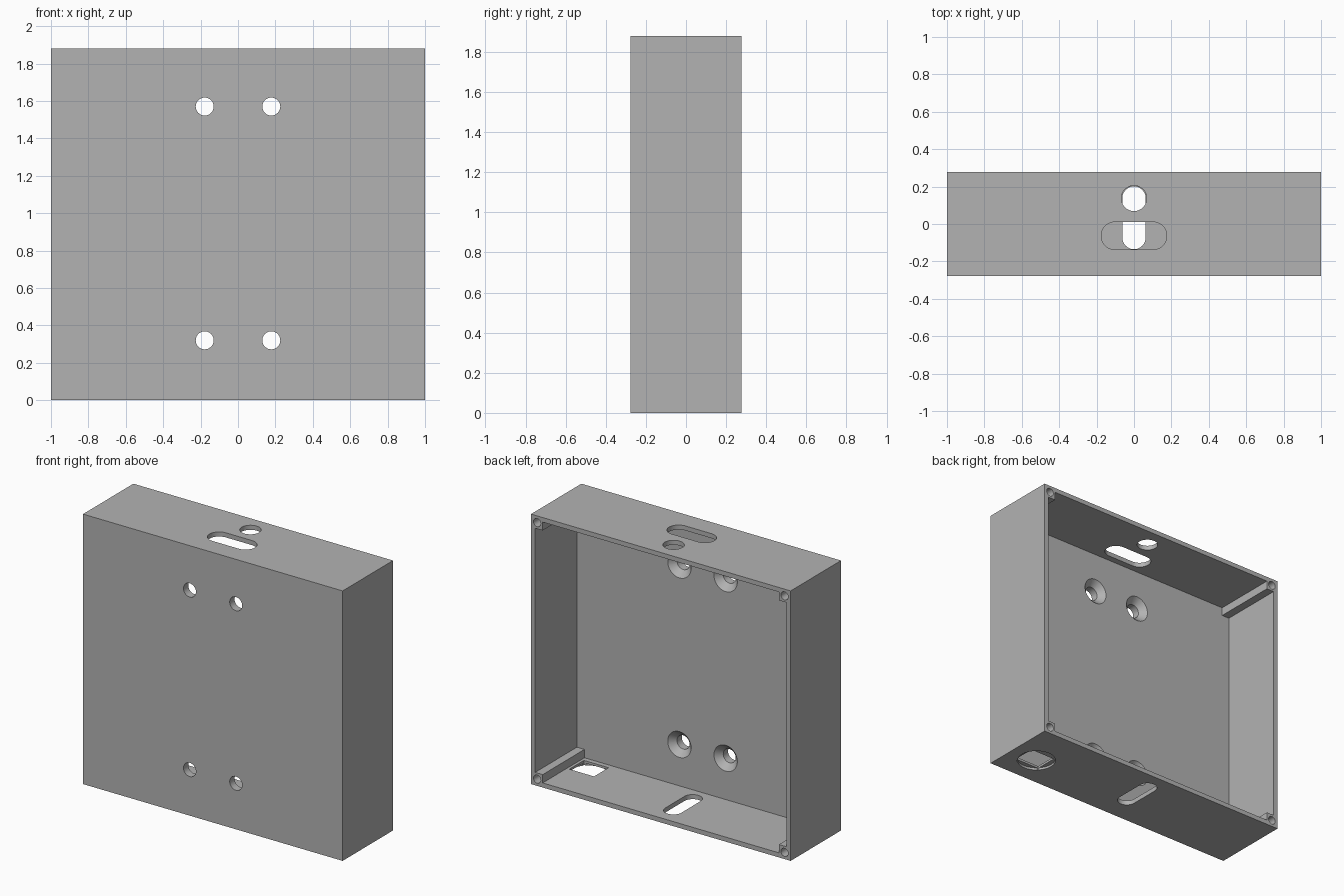
import bpy, bmesh
from math import sin, cos, pi, radians
from mathutils import Vector

cube = bpy.data.objects.get("Cube")
if cube:
    bpy.data.objects.remove(cube, do_unlink=True)

W, D, H = 1.0, 0.277, 1.88      # half width, half depth, height
WALL, FRONT, POST = 0.032, 0.095, 0.09

grey = bpy.data.materials.new("grey plastic")
grey.use_nodes = True
grey.diffuse_color = (0.45, 0.45, 0.45, 1)
grey.node_tree.nodes["Principled BSDF"].inputs["Base Color"].default_value = (0.45, 0.45, 0.45, 1)


def rect(x0, x1, y0, y1):
    return [(x0, y0), (x1, y0), (x1, y1), (x0, y1)]


def slot(cx, cy, r, length=0, along_x=True, n=24):
    """Circle, or stadium with the given distance between end centres."""
    pts = []
    for end in (0, 1):
        off = length / 2 * (1 - 2 * end)
        for i in range(n + (1 if length else 0)):
            a = pi * (end - 0.5 + i / n)
            u, v = off + r * cos(a), r * sin(a)
            pts.append((cx + u, cy + v) if along_x else (cx - v, cy + u))
    return pts


def loft(name, low, high, lo, hi, axis):
    """Solid between two matching outlines, along y or z."""
    bm = bmesh.new()
    place = (lambda p, t: (p[0], t, p[1])) if axis == "y" else (lambda p, t: (p[0], p[1], t))
    a = [bm.verts.new(place(p, lo)) for p in low]
    b = [bm.verts.new(place(p, hi)) for p in high]
    bm.faces.new(a)
    bm.faces.new(b)
    for i in range(len(a)):
        j = (i + 1) % len(a)
        bm.faces.new((a[i], a[j], b[j], b[i]))
    bmesh.ops.recalc_face_normals(bm, faces=bm.faces)
    mesh = bpy.data.meshes.new(name)
    bm.to_mesh(mesh)
    bm.free()
    obj = bpy.data.objects.new(name, mesh)
    bpy.context.scene.collection.objects.link(obj)
    return obj


def prism(name, pts, lo, hi, axis):
    return loft(name, pts, pts, lo, hi, axis)


block = rect(-W, W, 0, H)
case = prism("enclosure_case", block, -D, D, "y")
case.data.materials.append(grey)
cutters = []

# Cavity open at the back, notched to leave a screw post in each corner
ix, px, iz, pz = W - WALL, W - POST, WALL, POST
quarter = [(ix, pz), (px, pz), (px, iz)]
right = quarter[::-1] + [(x, H - z) for x, z in quarter]
cavity = right + [(-x, z) for x, z in right[::-1]]
cutters.append(prism("cavity_cutter", cavity, -D + FRONT, D + 0.1, "y"))

# Blind screw holes in the posts
for x in (-W + 0.047, W - 0.047):
    for z in (0.047, H - 0.047):
        cutters.append(prism("post_hole_cutter", slot(x, z, 0.028), D - 0.3, D + 0.1, "y"))

# Countersunk mounting holes through the front wall
for x in (-0.178, 0.178):
    for z in (0.32, 1.57):
        cutters.append(prism("mount_hole_cutter", slot(x, z, 0.048), -D - 0.1, 0, "y"))
        inner = -D + FRONT
        cutters.append(loft("countersink_cutter", slot(x, z, 0.046), slot(x, z, 0.094),
                            inner - 0.044, inner + 0.004, "y"))

# Top slot and round hole
cutters.append(prism("top_slot_cutter", slot(0, -0.063, 0.074, 0.202), H - 0.1, H + 0.1, "z"))
cutters.append(prism("top_hole_cutter", slot(0, 0.137, 0.068), H - 0.1, H + 0.1, "z"))

# Bottom slot, and a rectangular socket with a round recess underneath
cutters.append(prism("bottom_slot_cutter", slot(0, 0.033, 0.062, 0.212, False), -0.1, 0.1, "z"))
cutters.append(prism("socket_cutter", rect(0.7, 0.89, -0.148, 0.012), -0.1, 0.1, "z"))
cutters.append(prism("socket_recess_cutter", slot(0.792, -0.055, 0.125), -0.1, 0.016, "z"))

for c in cutters:
    c.hide_render = True
    mod = case.modifiers.new(c.name, "BOOLEAN")
    mod.operation = "DIFFERENCE"
    mod.solver = "EXACT"
    mod.object = c

# Bake the cuts and drop the cutters
bpy.context.view_layer.update()
graph = bpy.context.evaluated_depsgraph_get()
baked = bpy.data.meshes.new_from_object(case.evaluated_get(graph))
case.modifiers.clear()
case.data = baked
for c in cutters:
    bpy.data.objects.remove(c, do_unlink=True)
baked.materials.clear()
baked.materials.append(grey)
for p in baked.polygons:
    p.material_index = 0

bpy.ops.object.select_all(action="DESELECT")
case.select_set(True)
bpy.context.view_layer.objects.active = case
bpy.ops.object.shade_smooth_by_angle(angle=radians(30))
